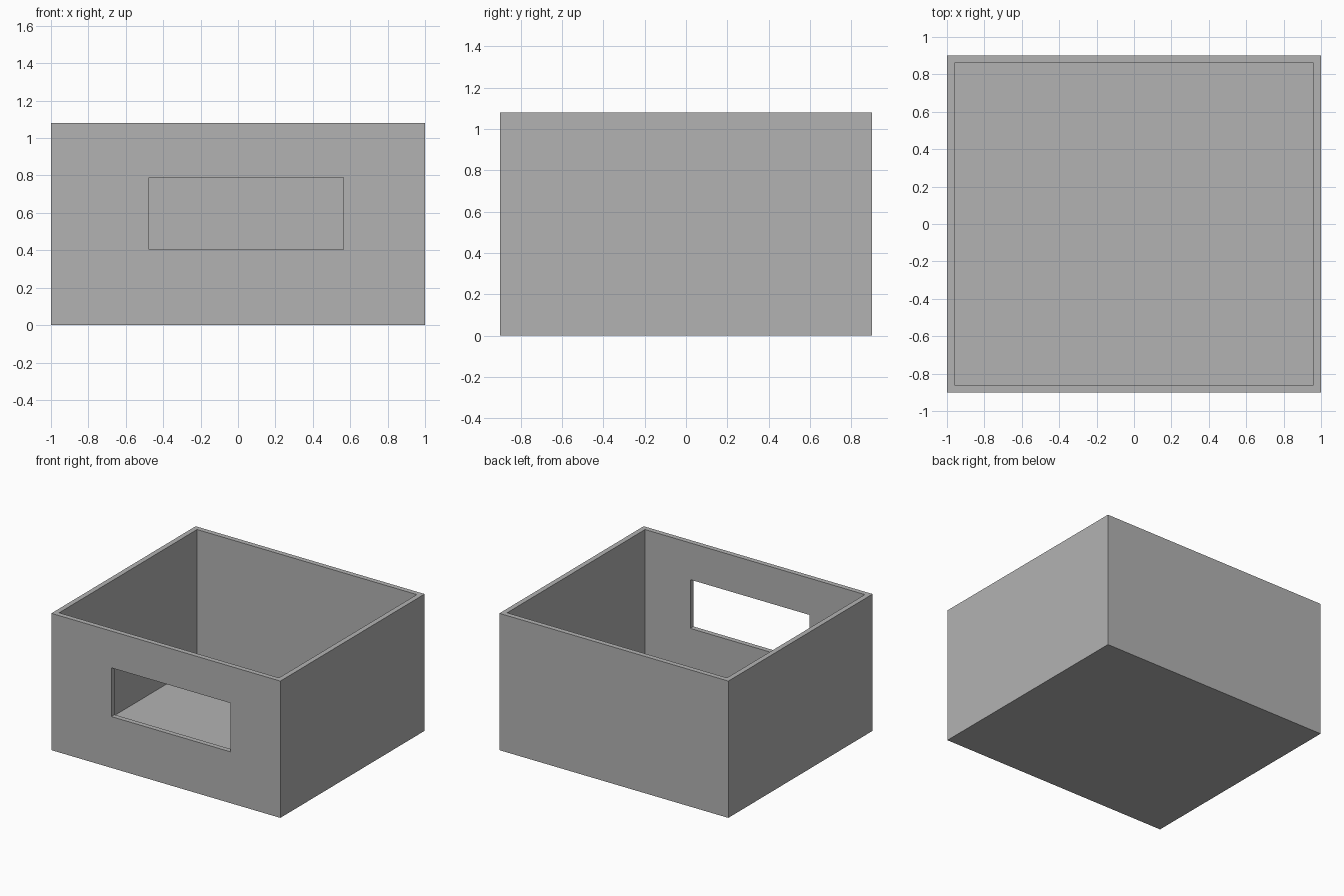
import bpy

cube = bpy.data.objects.get("Cube")
if cube:
    bpy.data.objects.remove(cube, do_unlink=True)

WIDTH, DEPTH, HEIGHT, WALL = 2.0, 1.8, 1.08, 0.04

grey = bpy.data.materials.new("plain_grey")
grey.use_nodes = True
colour = (0.45, 0.45, 0.45, 1.0)
grey.diffuse_color = colour
grey.node_tree.nodes["Principled BSDF"].inputs["Base Color"].default_value = colour


def box(name, low, high):
    """Axis-aligned box between two corners."""
    bpy.ops.mesh.primitive_cube_add(size=1)
    obj = bpy.context.object
    obj.name = name
    obj.location = [(a + b) / 2 for a, b in zip(low, high)]
    obj.scale = [b - a for a, b in zip(low, high)]
    bpy.ops.object.transform_apply(location=True, rotation=False, scale=True)
    obj.data.materials.append(grey)
    return obj


def cut(target, cutter):
    """Subtract the cutter, then discard it."""
    cutter.hide_render = True
    mod = target.modifiers.new("cut", "BOOLEAN")
    mod.operation = "DIFFERENCE"
    mod.solver = "EXACT"
    mod.object = cutter
    bpy.context.view_layer.objects.active = target
    bpy.ops.object.modifier_apply(modifier=mod.name)
    bpy.data.objects.remove(cutter, do_unlink=True)


x, y = WIDTH / 2, DEPTH / 2
ix, iy = x - WALL, y - WALL

# Four walls, open at the top
walls = box("walls", (-x, -y, 0), (x, y, HEIGHT))
cut(walls, box("room_cutter", (-ix, -iy, -1), (ix, iy, HEIGHT + 1)))

# Window opening through the front wall
cut(walls, box("window_cutter", (-0.475, -y - 0.2, 0.405), (0.565, -iy + 0.2, 0.79)))

# Thin floor between the walls
box("floor", (-ix, -iy, 0), (ix, iy, 0.005))
